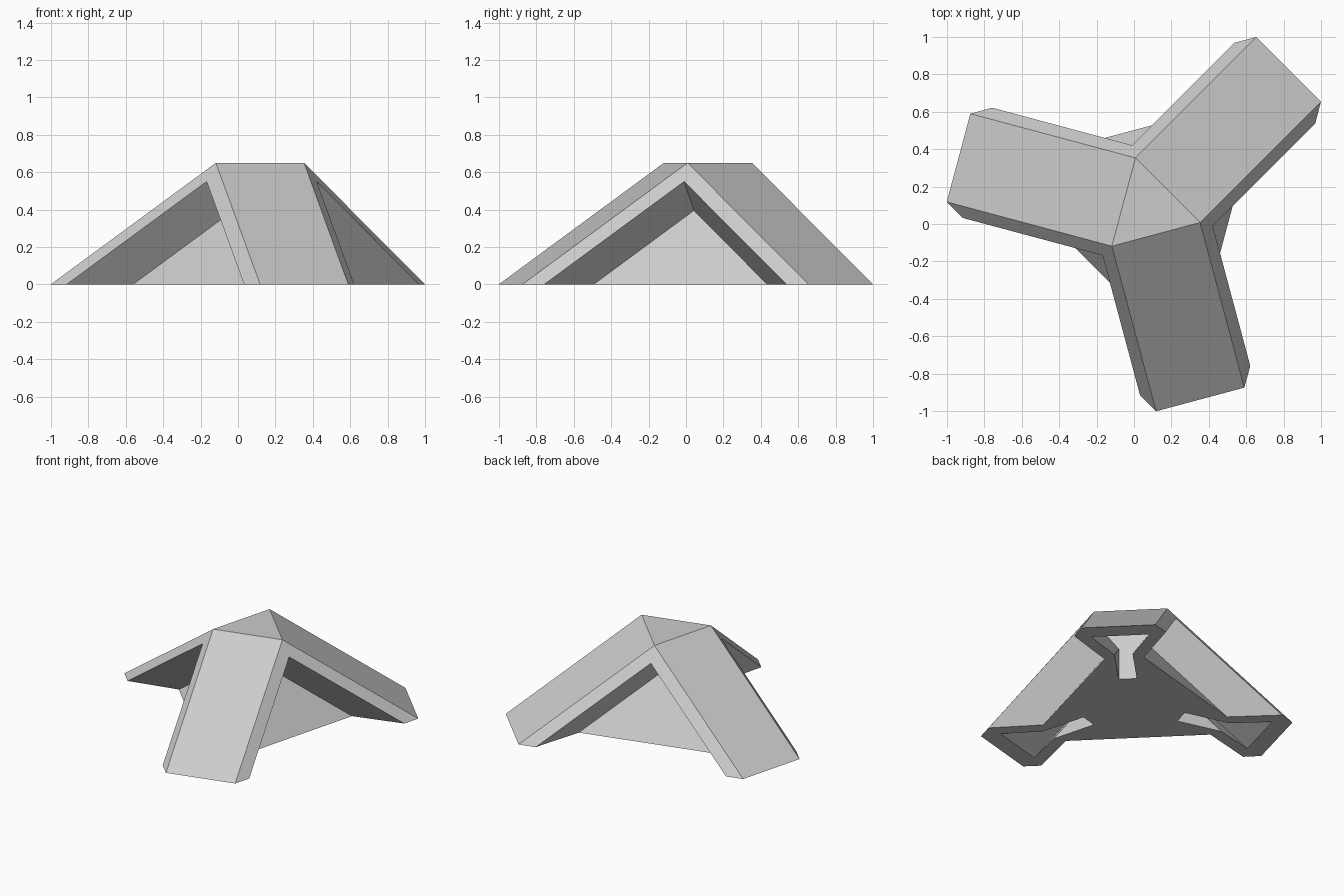
import bpy, bmesh
from math import sin, cos, radians
from mathutils import Vector

cube = bpy.data.objects.get("Cube")
if cube:
    bpy.data.objects.remove(cube)

CENTRE = Vector((0.081, 0.081, 0))
LEG_ANGLES = (-75, 45, 165)
SLOPE = 0.711


def local(angle, u, v, z):
    """Point u outward along a leg, v to its side, at height z."""
    a = radians(angle)
    return CENTRE + Vector((u * cos(a) - v * sin(a), u * sin(a) + v * cos(a), z))


def make_object(name, faces):
    bm = bmesh.new()
    for face in faces:
        bm.faces.new([bm.verts.new(p) for p in face])
    bmesh.ops.remove_doubles(bm, verts=bm.verts, dist=0.0005)
    bmesh.ops.recalc_face_normals(bm, faces=bm.faces)
    mesh = bpy.data.meshes.new(name)
    bm.to_mesh(mesh)
    bm.free()
    obj = bpy.data.objects.new(name, mesh)
    bpy.context.scene.collection.objects.link(obj)
    return obj


grey = bpy.data.materials.new("plain_grey")
grey.use_nodes = True
grey.diffuse_color = (0.6, 0.6, 0.6, 1)
grey.node_tree.nodes["Principled BSDF"].inputs["Base Color"].default_value = (0.6, 0.6, 0.6, 1)

# Solid body: top triangle, three sloping legs, and web walls between them
faces, top, base = [], [], []
for angle in LEG_ANGLES:
    crown, outer, shoulder, neck = {}, {}, {}, {}
    for s in (-1, 1):
        crown[s] = local(angle + 60 * s, 0.282, 0, 0.65)
        eave = local(angle + 60 * s, 0.352, 0, 0.55)
        web_top = local(angle + 60 * s, 0.15, 0, 0.395)
        outer[s] = local(angle, 1.055, 0.244 * s, 0)
        shoulder[s] = local(angle, 0.951, 0.305 * s, 0)
        neck[s] = local(angle, 0.63, 0.13 * s, 0)
        faces.append([crown[s], eave, shoulder[s], outer[s]])
        faces.append([eave, web_top, neck[s], shoulder[s]])
    faces.append([crown[-1], crown[1], outer[1], outer[-1]])
    faces.append([web_top, neck[1], local(angle + 120, 0.63, -0.13, 0)])
    top.append(crown[1])
    base += [neck[-1], shoulder[-1], outer[-1], outer[1], shoulder[1], neck[1]]
faces += [top, base]
body = make_object("three_legged_base", faces)
body.data.materials.append(grey)

# Sloping T-shaped hollow inside each leg, open at the foot
section = [(-0.195, 0.409), (0.195, 0.409), (0.06, 0.231),
           (0.06, -0.05), (-0.06, -0.05), (-0.06, 0.231)]
INNER, FAR = 0.355, 1.1
cuts = []
for angle in LEG_ANGLES:
    cap = [local(angle, INNER, v, z) for v, z in section]
    end = [local(angle, FAR, v, z - (FAR - INNER) * SLOPE) for v, z in section]
    cuts += [cap, end]
    for i in range(len(section)):
        j = (i + 1) % len(section)
        cuts.append([cap[i], cap[j], end[j], end[i]])
cutter = make_object("leg_hollow_cutter", cuts)
cutter.data.materials.append(grey)
cutter.hide_render = True

hollow = body.modifiers.new("leg_hollows", 'BOOLEAN')
hollow.operation = 'DIFFERENCE'
hollow.solver = 'EXACT'
hollow.object = cutter
bpy.context.view_layer.objects.active = body
bpy.ops.object.modifier_apply(modifier=hollow.name)
bpy.data.objects.remove(cutter)
